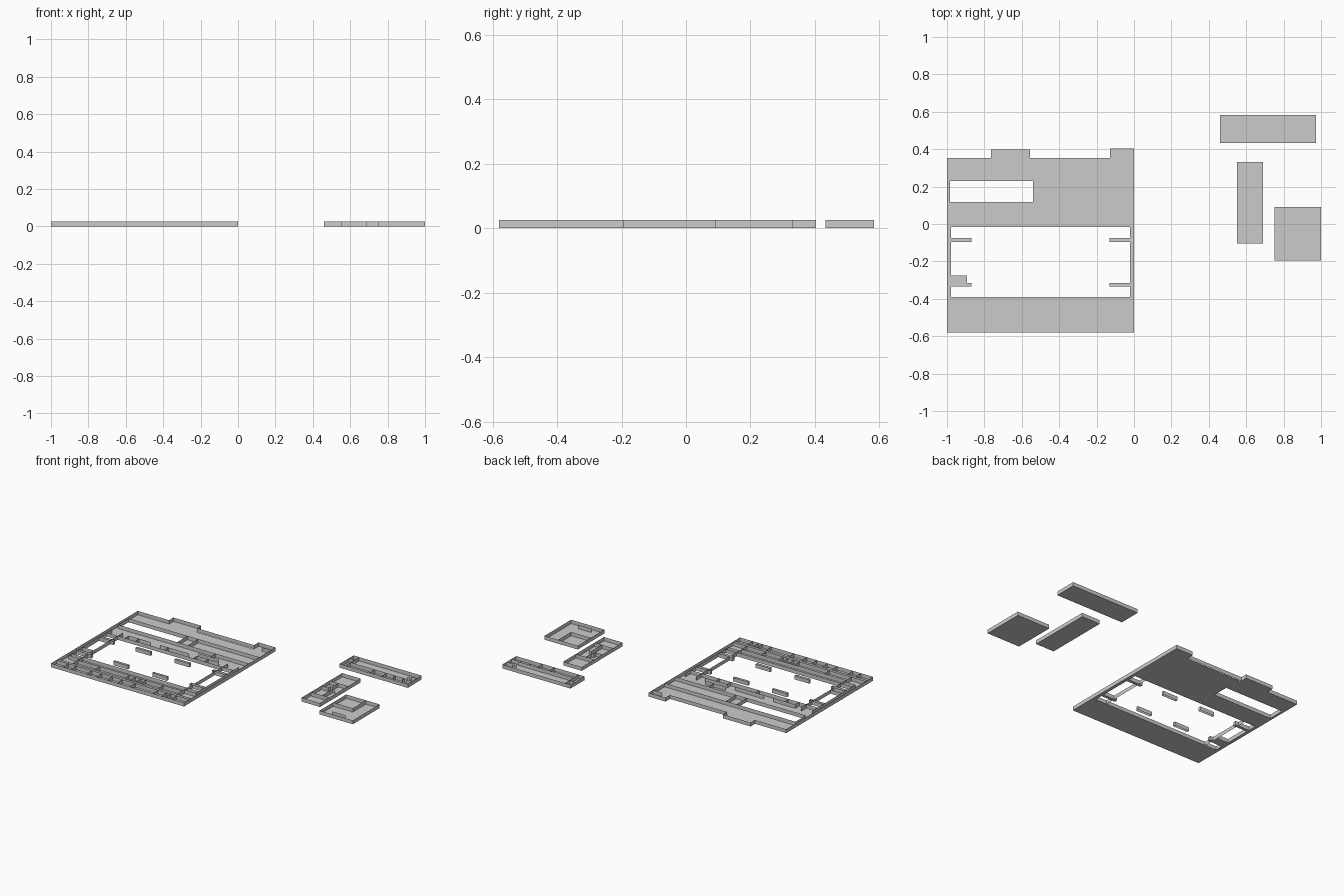
import bpy

H = 0.026      # wall height
DY = -0.005    # centres the plan on y = 0


def make(name, faces):
    verts, polys = [], []
    for f in faces:
        polys.append(range(len(verts), len(verts) + len(f)))
        verts += [(x, y + DY, z) for x, y, z in f]
    me = bpy.data.meshes.new(name)
    me.from_pydata(verts, [], [list(p) for p in polys])
    ob = bpy.data.objects.new(name, me)
    bpy.context.collection.objects.link(ob)
    return ob


def floor(x0, x1, y0, y1):
    return [(x0, y0, 0), (x1, y0, 0), (x1, y1, 0), (x0, y1, 0)]


def path(pts, closed=False):
    ends = pts[1:] + (pts[:1] if closed else [])
    return [[(*a, 0), (*b, 0), (*b, H), (*a, H)] for a, b in zip(pts, ends)]


def across(y, *spans):
    return [f for a, b in spans for f in path([(a, y), (b, y)])]


def along(y0, y1, *xs):
    return [f for x in xs for f in path([(x, y0), (x, y1)])]


def box(x0, x1, y0, y1):
    return path([(x0, y0), (x1, y0), (x1, y1), (x0, y1)], True)


# Main building floor slabs, leaving the hall opening and the courtyard empty
make("main_floor", [
    floor(-1, 0, 0.235, 0.357), floor(-0.765, -0.556, 0.357, 0.404),
    floor(-0.128, 0, 0.357, 0.408), floor(-1, -0.984, 0.123, 0.235),
    floor(-0.54, 0, 0.123, 0.235), floor(-1, 0, -0.012, 0.123),
    floor(-1, -0.978, -0.385, -0.012), floor(-0.022, 0, -0.385, -0.012),
    floor(-1, 0, -0.575, -0.385)])

# Outer walls
make("main_outer_walls", path([
    (-1, -0.575), (0, -0.575), (0, 0.408), (-0.128, 0.408), (-0.128, 0.36),
    (-0.556, 0.36), (-0.556, 0.404), (-0.765, 0.404), (-0.765, 0.357),
    (-1, 0.357)], True))

# Rear hall walls
make("rear_hall_walls",
     box(-0.984, -0.54, 0.123, 0.235)
     + across(0.235, (-0.54, 0)) + across(0.123, (-0.54, 0))
     + along(0.123, 0.235, -0.46) + along(0.065, 0.123, -0.25)
     + across(0.065, (-0.34, -0.19)) + across(0.36, (-0.07, 0)))

# Row of small rooms behind the courtyard
make("rear_room_walls",
     across(0.03, (-0.84, -0.675), (-0.604, -0.385), (-0.33, -0.16))
     + along(-0.012, 0.03, -0.84, -0.76, -0.54, -0.326, -0.24)
     + along(-0.012, 0.048, -0.893, -0.107)
     + across(-0.012, (-0.978, -0.022)))

# Side passages around the courtyard
make("courtyard_side_walls",
     along(-0.417, 0.048, -0.978, -0.022)
     + along(-0.31, -0.012, -0.893, -0.107)
     + along(-0.497, -0.33, -0.893, -0.107)
     + across(-0.417, (-0.978, -0.893), (-0.107, -0.022))
     + across(-0.385, (-0.978, -0.022)))

# Floored piers at the courtyard sides, and open islands in the middle
piers = [(a, b, y, y + 0.02) for a, b in ((-0.978, -0.87), (-0.13, -0.022))
         for y in (-0.091, -0.33)]
piers.append((-0.978, -0.893, -0.31, -0.27))
make("pier_floors", [floor(*p) for p in piers])
make("pier_walls", [f for p in piers for f in box(*p)])
for i, (x, y) in enumerate([(x, y) for x in (-0.703, -0.41)
                            for y in (-0.089, -0.33)]):
    make(f"courtyard_island_{i}", box(x, x + 0.11, y, y + 0.016))

# Two rows of rooms along the front with a corridor between
make("front_room_walls",
     across(-0.497, (-1, 0)) + across(-0.516, (-1, 0))
     + across(-0.44, (-0.893, -0.107))
     + along(-0.497, -0.44, -0.727, -0.503, -0.46, -0.417, -0.38, -0.25)
     + along(-0.575, -0.516, -0.91, -0.85, -0.733, -0.658, -0.578, -0.503,
             -0.406, -0.235, -0.17, -0.14, -0.096))

# Three small detached blocks with their partitions
blocks = {
    "rear_block": ((0.46, 0.973, 0.438, 0.588),
                   along(0.438, 0.588, 0.503) + along(0.438, 0.495, 0.685, 0.775)
                   + along(0.475, 0.495, 0.84, 0.907)
                   + across(0.495, (0.503, 0.92))
                   + across(0.54, (0.46, 0.503), (0.925, 0.973))
                   + across(0.53, (0.907, 0.925)) + across(0.487, (0.925, 0.973))),
    "middle_block": ((0.551, 0.69, -0.1, 0.337),
                     across(0.203, (0.551, 0.69)) + across(0, (0.551, 0.69))
                     + along(0.139, 0.203, 0.615) + along(0.112, 0.139, 0.6)
                     + across(0.112, (0.551, 0.6), (0.636, 0.655))
                     + across(0.139, (0.6, 0.615)) + along(0, 0.112, 0.636)),
    "front_block": ((0.75, 1.0, -0.19, 0.096),
                    along(-0.045, 0.096, 0.898) + across(-0.045, (0.75, 0.898))
                    + across(-0.155, (0.823, 0.92))),
}
for name, (rect, partitions) in blocks.items():
    make(name + "_floor", [floor(*rect)])
    make(name + "_walls", box(*rect) + partitions)
